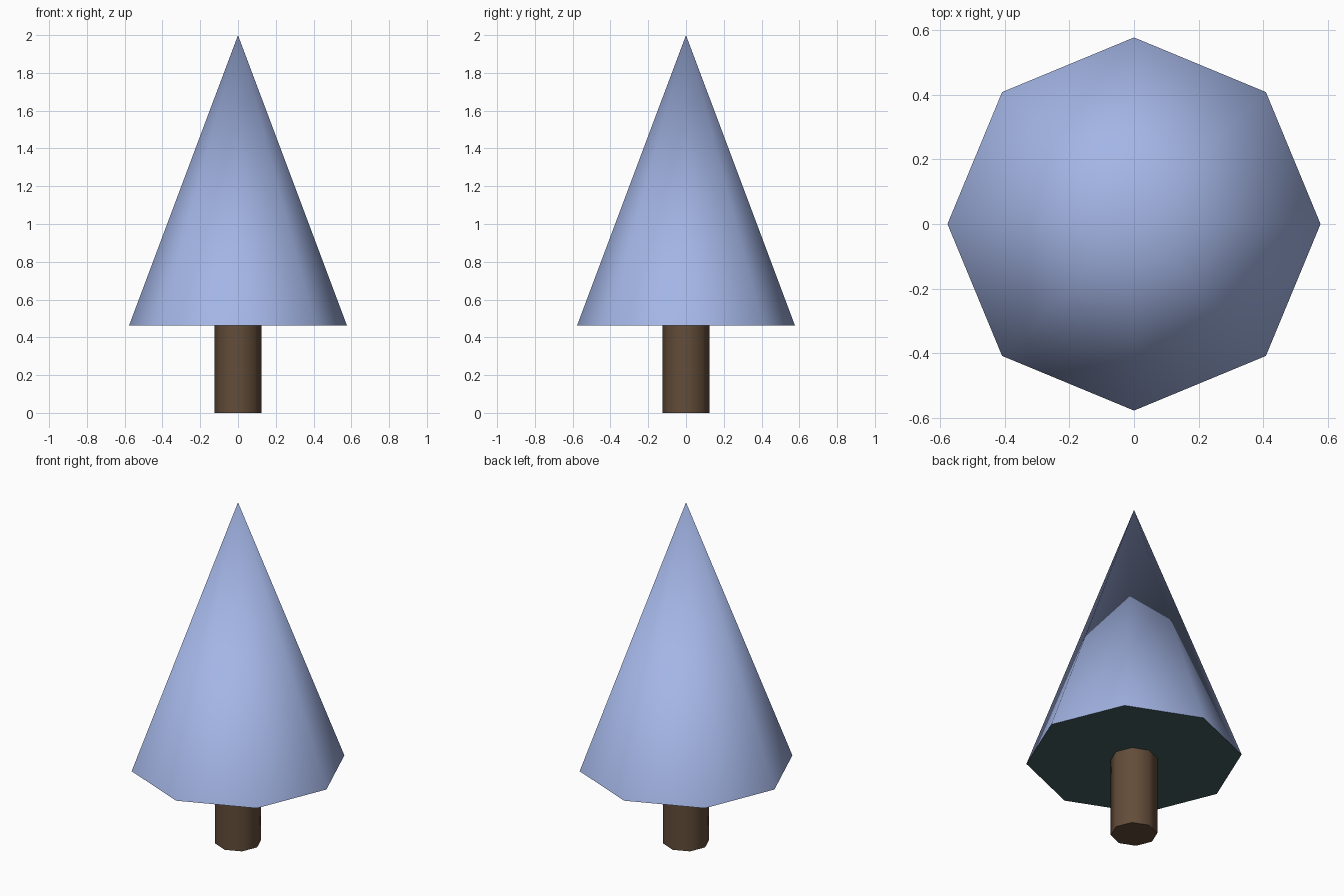
import bpy
import math

if "Cube" in bpy.data.objects:
    bpy.data.objects.remove(bpy.data.objects["Cube"])


def material(name, rgb):
    m = bpy.data.materials.new(name)
    m.diffuse_color = (*rgb, 1.0)
    m.use_nodes = True
    m.node_tree.nodes["Principled BSDF"].inputs["Base Color"].default_value = m.diffuse_color
    return m


foliage_blue = material("frosty blue", (0.37, 0.465, 0.79))
under_green = material("dark teal green", (0.054, 0.110, 0.115))
bark_brown = material("bark brown", (0.125, 0.073, 0.041))


def octagon_part(name, r_bottom, r_top, z0, z1, mats):
    # eight-sided cone or cylinder with corners on the x and y axes
    bpy.ops.mesh.primitive_cone_add(vertices=8, radius1=r_bottom, radius2=r_top,
                                    depth=z1 - z0, location=(0, 0, (z0 + z1) / 2))
    ob = bpy.context.object
    ob.name = name
    for m in mats:
        ob.data.materials.append(m)
    bpy.ops.object.shade_smooth_by_angle(angle=math.radians(60))
    return ob


# trunk
octagon_part("trunk", 0.125, 0.125, 0.0, 0.462, [bark_brown])

# foliage cone, with a dark underside
foliage = octagon_part("foliage", 0.577, 0.0, 0.462, 2.0, [foliage_blue, under_green])
for face in foliage.data.polygons:
    if face.normal.z < -0.9:
        face.material_index = 1
